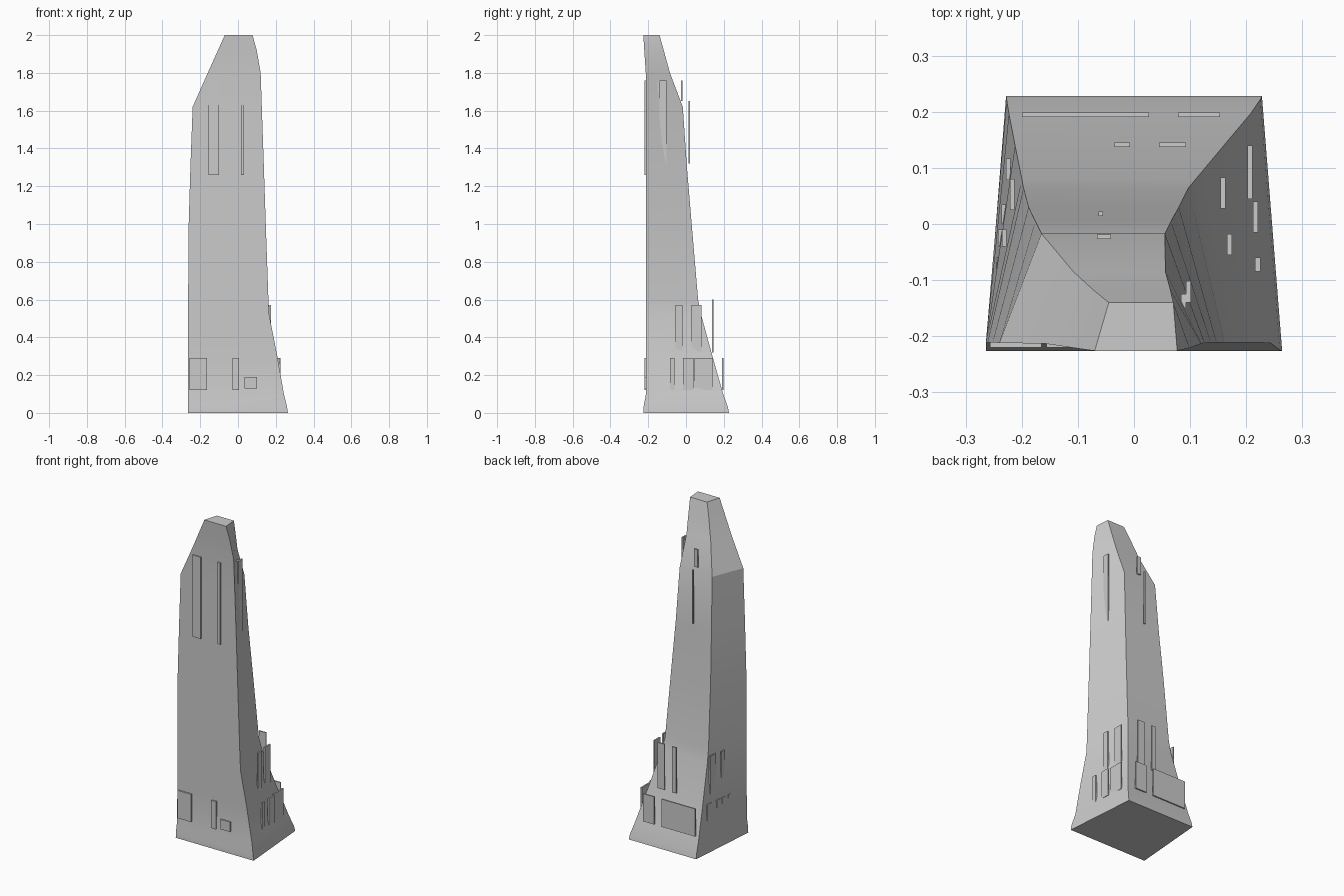
import bpy, bmesh

def smooth(ob):
    bpy.ops.object.select_all(action='DESELECT')
    ob.select_set(True)
    bpy.context.view_layer.objects.active = ob
    bpy.ops.object.shade_smooth_by_angle(angle=0.35)

# Tower body: quad sections lofted upward
# z, front y, left/right x at front, back y, left/right x at back
sections = [
    (0.00, -.226, -.264, .264, .228, -.228, .228),
    (0.03, -.225, -.264, .260, .222, -.227, .225),
    (0.10, -.212, -.264, .243, .197, -.223, .208),
    (0.30, -.211, -.264, .208, .140, -.212, .160),
    (0.52, -.211, -.264, .165, .080, -.200, .110),
    (0.60, -.211, -.264, .161, .064, -.197, .097),
    (1.00, -.211, -.261, .147, .030, -.188, .080),
    (1.30, -.211, -.252, .137, .005, -.176, .066),
    (1.62, -.212, -.240, .126, -.017, -.165, .055),
    (1.80, -.213, -.160, .120, -.085, -.108, .056),
    (1.92, -.221, -.106, .099, -.118, -.072, .065),
    (2.00, -.226, -.070, .077, -.140, -.045, .070),
]
bm = bmesh.new()
rings = []
for z, fy, fl, fr, by, bl, br in sections:
    rings.append([bm.verts.new(p) for p in
                  ((fl, fy, z), (fr, fy, z), (br, by, z), (bl, by, z))])
for a, b in zip(rings, rings[1:]):
    for i in range(4):
        j = (i + 1) % 4
        bm.faces.new((a[i], a[j], b[j], b[i]))
bm.faces.new(rings[0][::-1])
bm.faces.new(rings[-1])
bmesh.ops.recalc_face_normals(bm, faces=bm.faces)
mesh = bpy.data.meshes.new("tower_body")
bm.to_mesh(mesh)
bm.free()
body = bpy.data.objects.new("tower_body", mesh)
bpy.context.collection.objects.link(body)
smooth(body)

def panel(name, x, y, z):
    """Upright slab between the given x, y and z limits."""
    bpy.ops.mesh.primitive_cube_add(size=1, location=[sum(r) / 2 for r in (x, y, z)])
    ob = bpy.context.object
    ob.name = name
    ob.scale = [r[1] - r[0] for r in (x, y, z)]
    bpy.ops.object.transform_apply(location=False, rotation=False, scale=True)

LOW, MID = (.12, .29), (.33, .57)
HIGH = (1.26, 1.76)

# Front panels
for x, z in [((-.257, -.165), LOW), ((-.028, .004), LOW), ((.035, .10), (.13, .19)),
             ((-.156, -.10), HIGH), ((.015, .033), HIGH)]:
    panel("front_panel", x, (-.22, -.205), z)

# Back panels
for x, y, z in [((-.20, .027), .195, LOW), ((.078, .153), .195, LOW),
                ((-.035, -.007), .141, (.32, .60)), ((.045, .093), .141, (.32, .60)),
                ((-.063, -.055), .018, (1.32, 1.65)), ((-.066, -.041), -.023, (1.65, 1.76))]:
    panel("back_panel", x, (y - .004, y + .004), z)

# Right side panels
for x, y, z in [(.221, (-.085, -.06), LOW), (.217, (-.015, .04), LOW), (.207, (.045, .14), LOW),
                (.171, (-.055, -.018), MID), (.159, (.028, .083), (.32, .57)),
                (.089, (-.15, -.125), (1.47, 1.76)), (.098, (-.14, -.102), (1.32, 1.76))]:
    panel("right_panel", (x - .005, x + .004), y, z)

# Left side panels
for x, y, z in [(-.242, (-.085, -.06), LOW), (-.238, (-.04, -.01), LOW), (-.232, (0, .035), LOW),
                (-.224, (.078, .117), LOW), (-.231, (-.04, -.01), MID), (-.217, (.025, .08), MID)]:
    panel("left_panel", (x - .004, x + .004), y, z)
